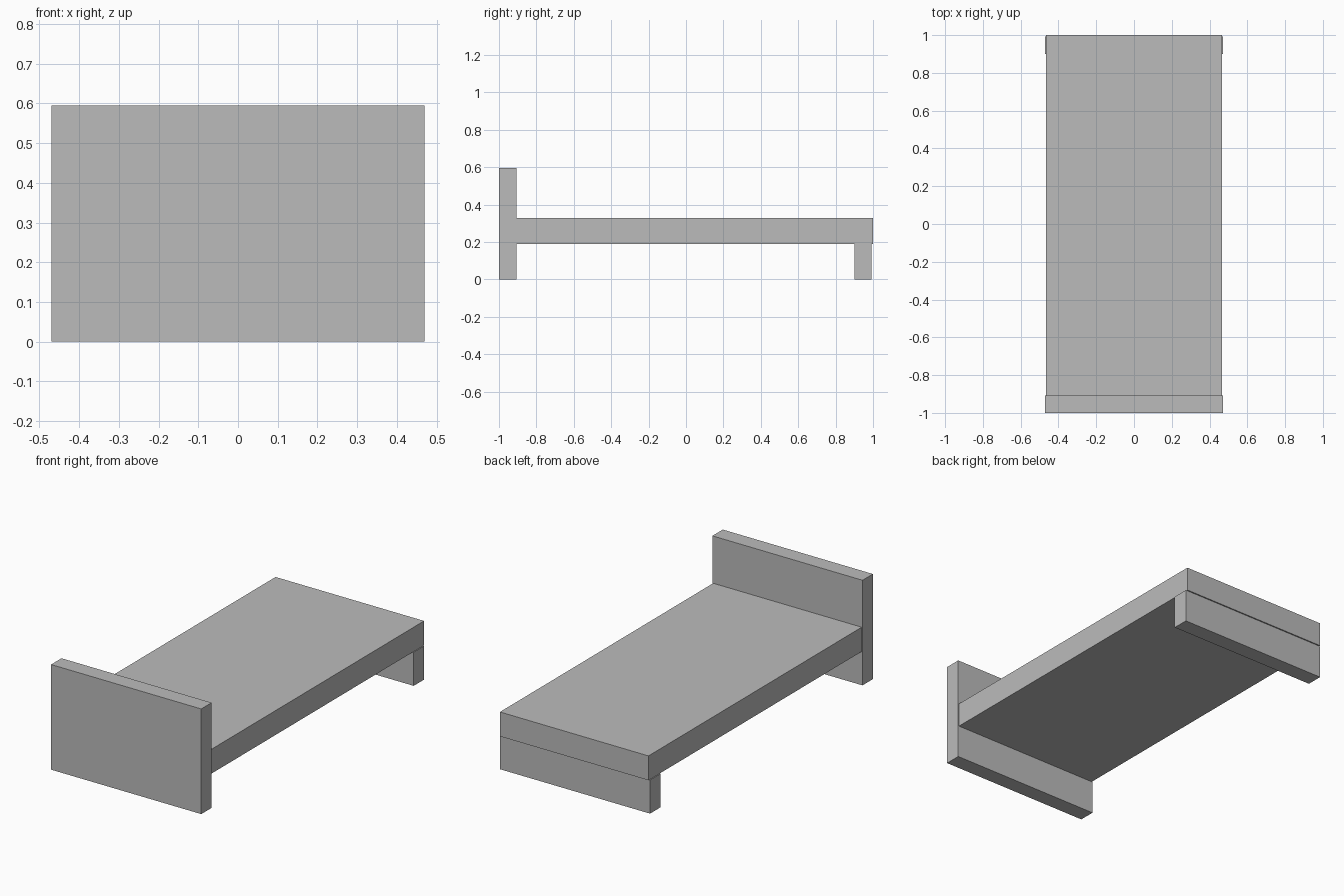
import bpy

cube = bpy.data.objects.get("Cube")
if cube:
    bpy.data.objects.remove(cube, do_unlink=True)

# Single plain grey finish
grey = bpy.data.materials.new("plain grey")
grey.use_nodes = True
colour = (0.5, 0.5, 0.5, 1)
grey.diffuse_color = colour
grey.node_tree.nodes["Principled BSDF"].inputs["Base Color"].default_value = colour


def box(name, half_width, y_range, z_range):
    """Add a box centred on x = 0 spanning the given y and z ranges."""
    (y0, y1), (z0, z1) = y_range, z_range
    bpy.ops.mesh.primitive_cube_add(size=1, location=(0, (y0 + y1) / 2, (z0 + z1) / 2))
    obj = bpy.context.object
    obj.name = name
    obj.scale = (2 * half_width, y1 - y0, z1 - z0)
    bpy.ops.object.transform_apply(location=False, rotation=False, scale=True)
    obj.data.materials.append(grey)
    return obj


# Tall end panel reaching the floor
box("headboard", 0.47, (-1, -0.907), (0, 0.595))
# Thick sleeping platform
box("bed_platform", 0.465, (-0.907, 1), (0.19, 0.328))
# Low full-width support under the far end
box("foot_support", 0.47, (0.9, 0.993), (0, 0.19))
